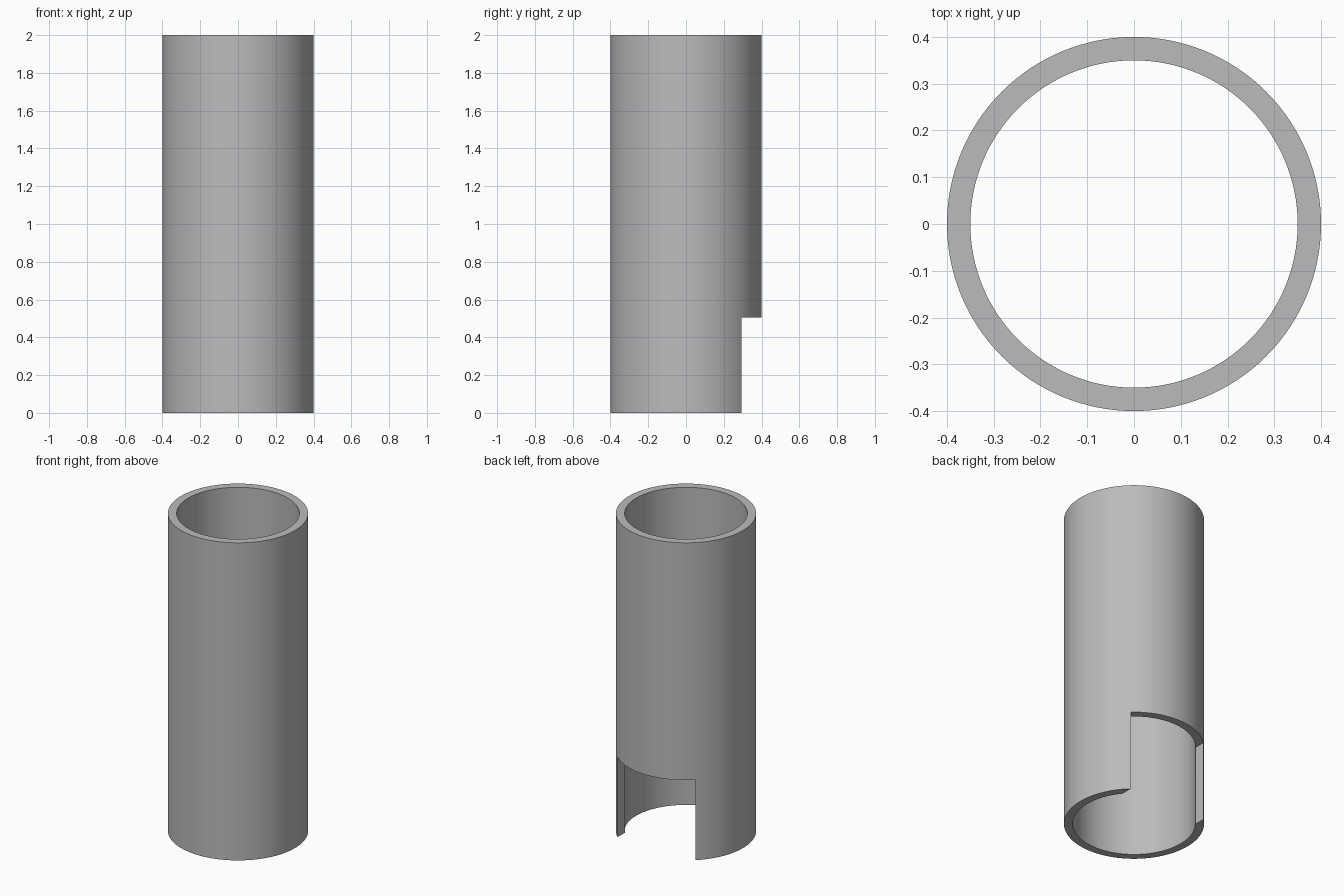
import bpy
import math

OUTER, INNER, HEIGHT = 0.40, 0.35, 2.0
NOTCH_HALF_WIDTH, NOTCH_HEIGHT = 0.271, 0.505

default = bpy.data.objects.get("Cube")
if default:
    bpy.data.objects.remove(default, do_unlink=True)


def make_material(name, rgb):
    colour = (*rgb, 1.0)
    mat = bpy.data.materials.new(name)
    mat.use_nodes = True
    mat.diffuse_color = colour
    mat.node_tree.nodes["Principled BSDF"].inputs["Base Color"].default_value = colour
    return mat


def cylinder(name, radius, bottom, top):
    bpy.ops.mesh.primitive_cylinder_add(vertices=128, radius=radius, depth=top - bottom,
                                        location=(0, 0, (bottom + top) / 2))
    bpy.context.object.name = name
    return bpy.context.object


def cut(target, cutter):
    mod = target.modifiers.new("cut", 'BOOLEAN')
    mod.operation = 'DIFFERENCE'
    mod.solver = 'EXACT'
    mod.object = cutter
    bpy.ops.object.select_all(action='DESELECT')
    bpy.context.view_layer.objects.active = target
    target.select_set(True)
    bpy.ops.object.modifier_apply(modifier=mod.name)
    bpy.data.objects.remove(cutter, do_unlink=True)


# Hollow tube, open at both ends
tube = cylinder("tube", OUTER, 0, HEIGHT)
cut(tube, cylinder("bore_cutter", INNER, -0.1, HEIGHT + 0.1))

# Straight-sided notch through the back wall at the foot
bpy.ops.mesh.primitive_cube_add(size=1, location=(0, 0.5, NOTCH_HEIGHT / 2 - 0.1))
notch = bpy.context.object
notch.name = "notch_cutter"
notch.scale = (2 * NOTCH_HALF_WIDTH, 1, NOTCH_HEIGHT + 0.2)
bpy.context.view_layer.update()
cut(tube, notch)

# Grey finish, smooth walls with sharp rims
tube.data.materials.clear()
tube.data.materials.append(make_material("grey", (0.5, 0.5, 0.5)))
for face in tube.data.polygons:
    face.material_index = 0
bpy.context.view_layer.objects.active = tube
tube.select_set(True)
bpy.ops.object.shade_smooth_by_angle(angle=math.radians(30))
